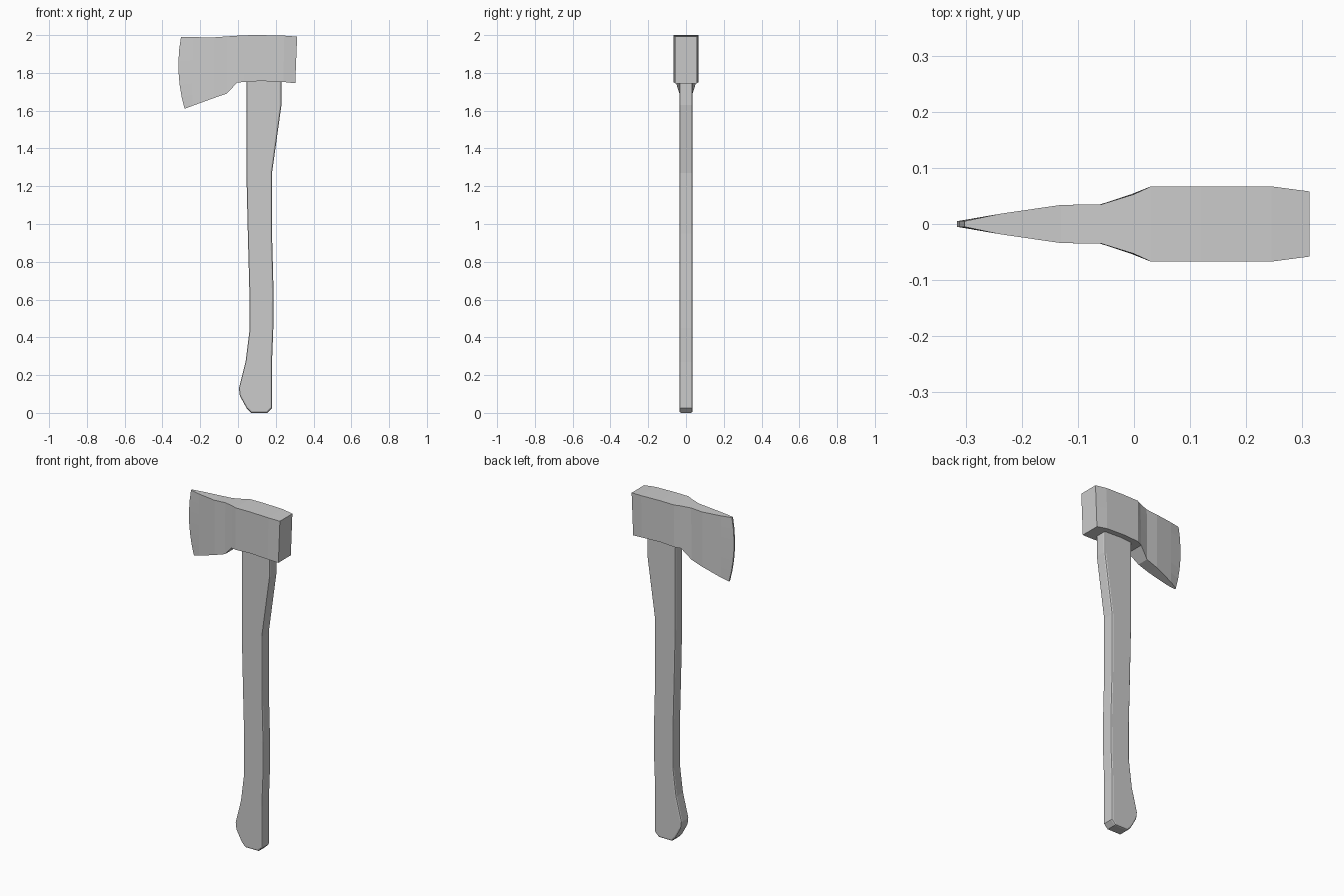
import bpy, bmesh

if "Cube" in bpy.data.objects:
    bpy.data.objects.remove(bpy.data.objects["Cube"])


def make_object(name, bm):
    bmesh.ops.recalc_face_normals(bm, faces=bm.faces[:])
    mesh = bpy.data.meshes.new(name)
    bm.to_mesh(mesh)
    bm.free()
    obj = bpy.data.objects.new(name, mesh)
    bpy.context.collection.objects.link(obj)
    return obj


# Axe head: stations (x top, x bottom, edge bulge, half width, z bottom, z top)
stations = [
    (-0.302, -0.283, 0.022, 0.005, 1.610, 1.990),
    (-0.240, -0.240, 0.000, 0.018, 1.626, 1.989),
    (-0.130, -0.130, 0.000, 0.034, 1.666, 1.988),
    (-0.058, -0.060, 0.000, 0.035, 1.690, 1.993),
    (0.000, -0.005, 0.000, 0.053, 1.748, 1.997),
    (0.030, 0.030, 0.000, 0.067, 1.752, 1.999),
    (0.120, 0.120, 0.000, 0.067, 1.757, 2.000),
    (0.245, 0.240, 0.000, 0.067, 1.752, 1.997),
    (0.313, 0.303, 0.000, 0.058, 1.745, 1.992),
]
ROWS = 6
bm = bmesh.new()
rings = []
for xt, xb, bulge, half, zb, zt in stations:
    columns = []
    for side in (-1, 1):
        column = []
        for i in range(ROWS + 1):
            t = i / ROWS
            x = xb + (xt - xb) * t - bulge * 4 * t * (1 - t)
            column.append(bm.verts.new((x, side * half, zb + (zt - zb) * t)))
        columns.append(column)
    rings.append(columns[0] + columns[1][::-1])
for a, b in zip(rings, rings[1:]):
    for i in range(len(a)):
        j = (i + 1) % len(a)
        bm.faces.new((a[i], a[j], b[j], b[i]))
# Cutting edge strip and flat poll
for ring in (rings[0], rings[-1]):
    for i in range(ROWS):
        bm.faces.new((ring[i], ring[i + 1], ring[-2 - i], ring[-1 - i]))
make_object("axe_head", bm)

# Handle: side profile (x, z) extruded across y, with chamfered edges
profile = [
    (0.045, 1.78), (0.045, 1.25), (0.052, 0.95), (0.060, 0.65), (0.060, 0.43),
    (0.040, 0.27), (0.005, 0.13), (0.010, 0.09), (0.046, 0.024), (0.070, 0.0),
    (0.155, 0.0), (0.180, 0.025), (0.180, 0.27), (0.187, 0.45), (0.188, 0.65),
    (0.180, 0.95), (0.180, 1.27), (0.230, 1.63), (0.230, 1.78),
]
HALF = 0.035
bm = bmesh.new()
face = bm.faces.new([bm.verts.new((x, -HALF, z)) for x, z in profile])
extruded = bmesh.ops.extrude_face_region(bm, geom=[face], use_keep_orig=True)
moved = [g for g in extruded["geom"] if isinstance(g, bmesh.types.BMVert)]
bmesh.ops.translate(bm, vec=(0, 2 * HALF, 0), verts=moved)
bmesh.ops.recalc_face_normals(bm, faces=bm.faces[:])
rim = [e for e in bm.edges if abs(e.verts[0].co.y - e.verts[1].co.y) < 1e-5]
bmesh.ops.bevel(bm, geom=rim, offset=0.009, offset_type='OFFSET',
                segments=2, profile=0.5, affect='EDGES')
make_object("handle", bm)
